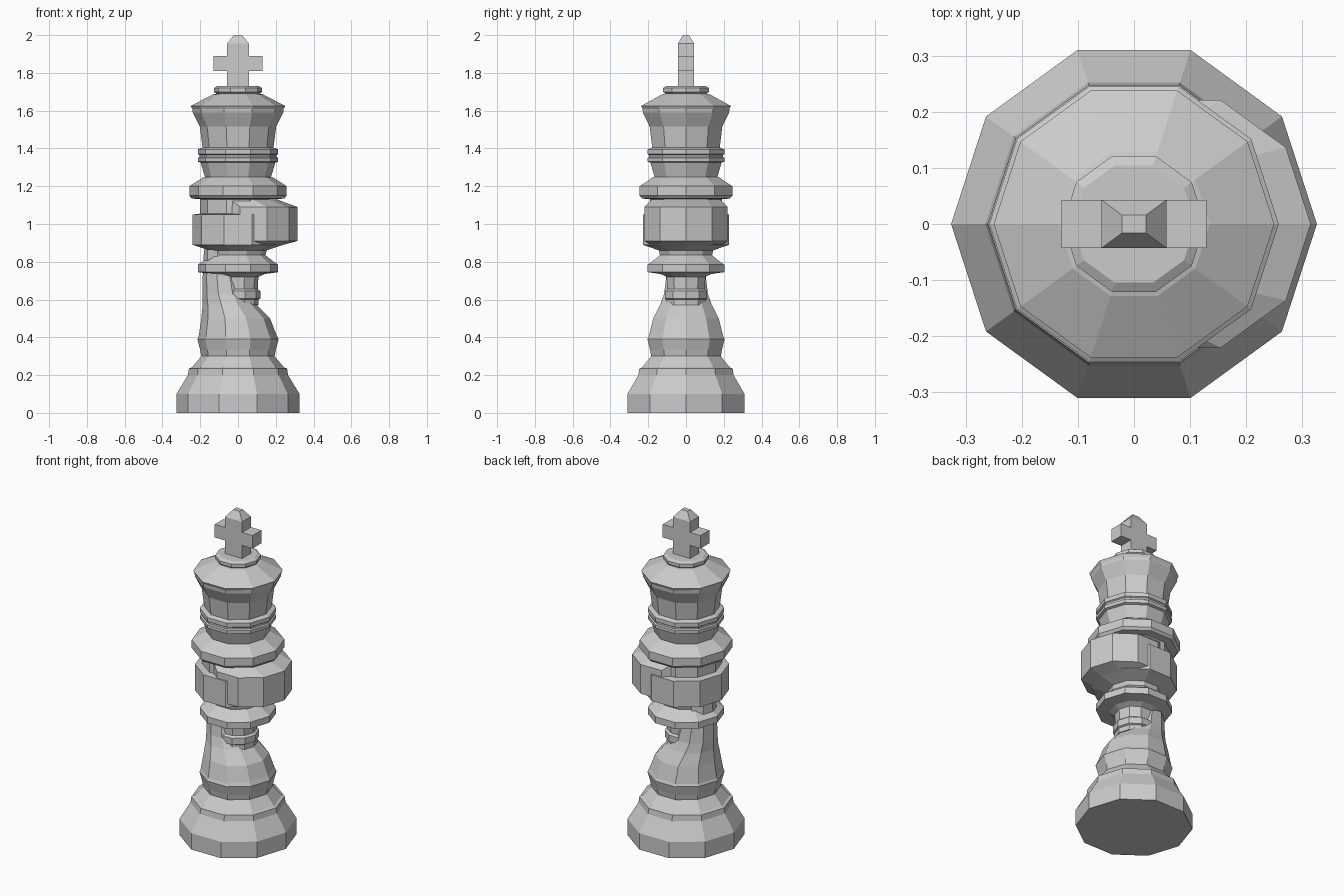
import bpy, bmesh
from math import cos, sin, tau

SIDES = 10


def stack(name, rings):
    """Skin ten-sided rings given as (z, radius, x offset)."""
    bm = bmesh.new()
    loops = []
    for z, r, cx in rings:
        loops.append([bm.verts.new((cx + r * cos(tau * i / SIDES), r * sin(tau * i / SIDES), z))
                      for i in range(SIDES)])
    for a, b in zip(loops, loops[1:]):
        for i in range(SIDES):
            j = (i + 1) % SIDES
            bm.faces.new((a[i], a[j], b[j], b[i]))
    bm.faces.new(loops[0][::-1])
    bm.faces.new(loops[-1])
    return finish(name, bm)


def finish(name, bm):
    me = bpy.data.meshes.new(name)
    bm.to_mesh(me)
    bm.free()
    ob = bpy.data.objects.new(name, me)
    bpy.context.collection.objects.link(ob)
    return ob


def lathe(name, profile):
    return stack(name, [(z, r, 0) for z, r in profile])


# Stepped foot
lathe("foot", [(0, .326), (.10, .326), (.20, .265), (.235, .26), (.24, .245), (.31, .185)])

# Body that swerves left, then swings out to the right
stack("swerving_body", [(.29, .19, 0), (.305, .195, 0), (.39, .23 - .02, 0), (.395, .21, 0),
                        (.50, .182, -.012), (.575, .142, -.045), (.63, .122, -.066),
                        (.72, .11, -.077), (.865, .105, -.075)])
stack("swung_head", [(.84, .11, -.03), (.865, .15, 0), (.91, .232, .083),
                     (1.09, .232, .083), (1.14, .18, 0)])
# Wide lower belly of the body
lathe("belly", [(.295, .19), (.39, .23 - .015), (.42, .2)])

# Central stem with rings and collar
lathe("stem", [(.57, .108), (.60, .108), (.605, .118), (.645, .118), (.655, .105), (.72, .108),
               (.735, .14), (.745, .213), (.785, .213), (.80, .19), (.835, .145), (.87, .155)])

# Wide middle band and shoulder collar
lathe("middle_band", [(.86, .15), (.89, .24), (1.05, .24), (1.055, .20), (1.13, .20)])
lathe("shoulder_collar", [(1.13, .19), (1.135, .245), (1.15, .258), (1.20, .258), (1.25, .18)])

# Flared crown with ring bands
lathe("crown", [(1.24, .172), (1.325, .198), (1.33, .213), (1.35, .213), (1.355, .205),
                (1.365, .205), (1.37, .213), (1.395, .213), (1.405, .188), (1.515, .202),
                (1.59, .24), (1.61, .242), (1.625, .25), (1.685, .135), (1.69, .115),
                (1.70, .127), (1.72, .127), (1.73, .11)])


# Cross on top
def box(bm, hx, hy, z0, z1):
    geo = bmesh.ops.create_cube(bm, size=1)["verts"]
    for v in geo:
        v.co = (v.co.x * 2 * hx, v.co.y * 2 * hy, z0 if v.co.z < 0 else z1)
    return geo


bm = bmesh.new()
box(bm, .058, .043, 1.72, 1.955)
box(bm, .129, .043, 1.81, 1.89)
for v in box(bm, .058, .043, 1.955, 2.0):
    if v.co.z > 1.98:
        v.co.x *= .37
        v.co.y *= .37
finish("finial_cross", bm)
